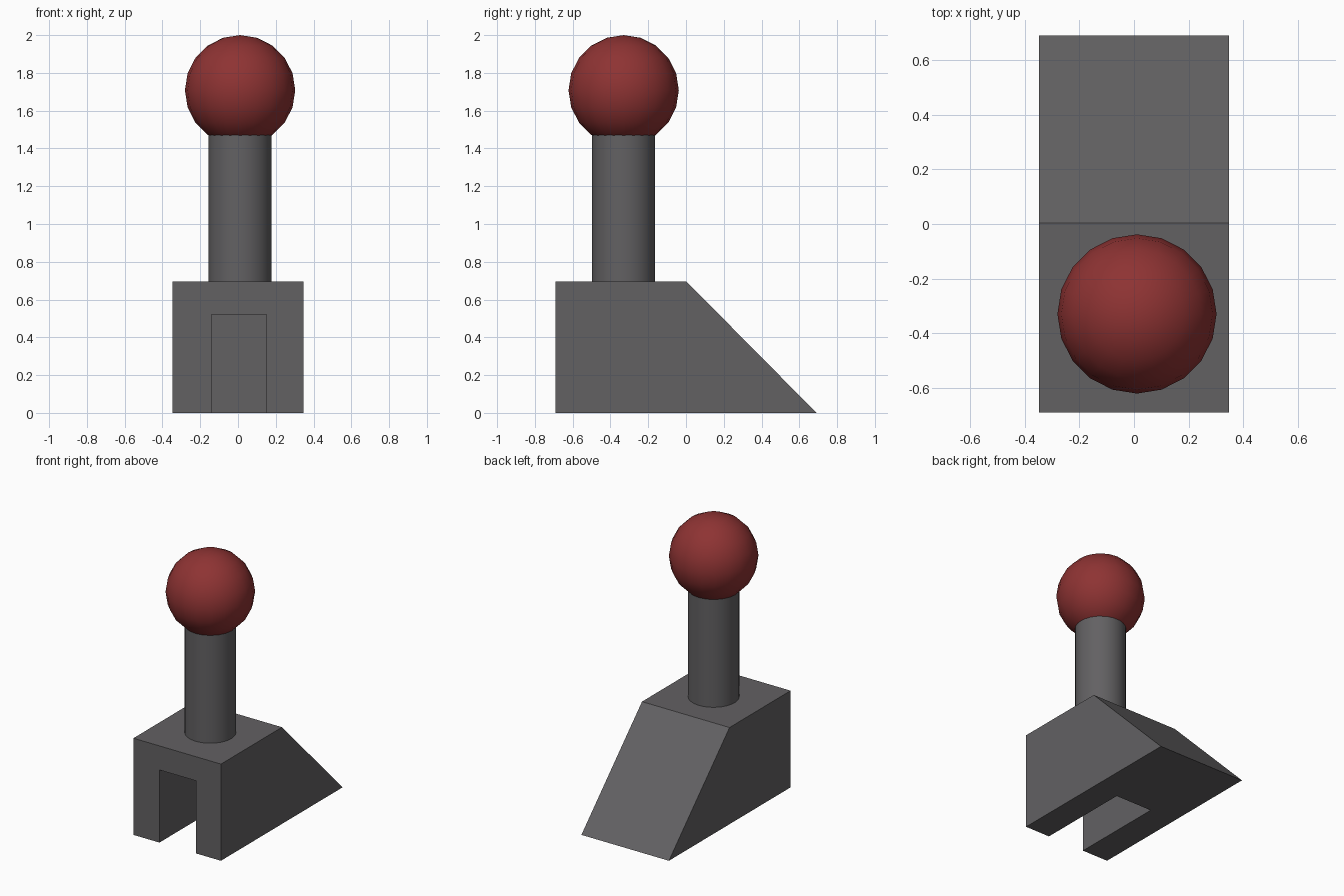
import bpy, bmesh, math

if "Cube" in bpy.data.objects:
    bpy.data.objects.remove(bpy.data.objects["Cube"])


def material(name, rgb):
    m = bpy.data.materials.new(name)
    m.diffuse_color = (*rgb, 1)
    m.use_nodes = True
    m.node_tree.nodes["Principled BSDF"].inputs["Base Color"].default_value = m.diffuse_color
    return m


GREY = material("dark grey", (0.123, 0.119, 0.124))
RED = material("deep red", (0.27, 0.033, 0.033))

W = 0.348    # half width of the base
D = 0.691    # half depth of the base
H = 0.695    # height of the base
Y0 = 0.003   # joint between block and wedge
CX, CY = 0.011, -0.33   # lever axis


def prism(name, profile, offset, mat):
    """Extrude a closed 3D outline along an offset."""
    bm = bmesh.new()
    face = bm.faces.new([bm.verts.new(p) for p in profile])
    ext = bmesh.ops.extrude_face_region(bm, geom=[face], use_keep_orig=True)
    moved = [v for v in ext["geom"] if isinstance(v, bmesh.types.BMVert)]
    bmesh.ops.translate(bm, verts=moved, vec=offset)
    bmesh.ops.recalc_face_normals(bm, faces=bm.faces)
    me = bpy.data.meshes.new(name)
    bm.to_mesh(me)
    bm.free()
    ob = bpy.data.objects.new(name, me)
    bpy.context.collection.objects.link(ob)
    me.materials.append(mat)
    return ob


# Front block with a slot running through to the wedge
slot_l, slot_r, slot_top = -0.141, 0.151, 0.522
outline = [(-W, 0), (-W, H), (W, H), (W, 0),
           (slot_r, 0), (slot_r, slot_top), (slot_l, slot_top), (slot_l, 0)]
prism("slotted_block", [(x, -D, z) for x, z in outline], (0, D + Y0, 0), GREY)

# Sloping rear wedge
prism("rear_wedge", [(-W, Y0, 0), (-W, D, 0), (-W, Y0, H)], (2 * W, 0, 0), GREY)

# Round lever post
z0, z1 = H, 1.48
bpy.ops.mesh.primitive_cylinder_add(vertices=48, radius=0.167, depth=z1 - z0,
                                    location=(CX, CY, (z0 + z1) / 2))
post = bpy.context.object
post.name = "lever_post"
post.data.materials.append(GREY)
bpy.ops.object.shade_smooth_by_angle(angle=math.radians(40))

# Ball knob
R = 0.292
bpy.ops.mesh.primitive_uv_sphere_add(segments=20, ring_count=10, radius=R,
                                     location=(CX, CY, 2 - R))
knob = bpy.context.object
knob.name = "ball_knob"
knob.data.materials.append(RED)
bpy.ops.object.shade_smooth()
